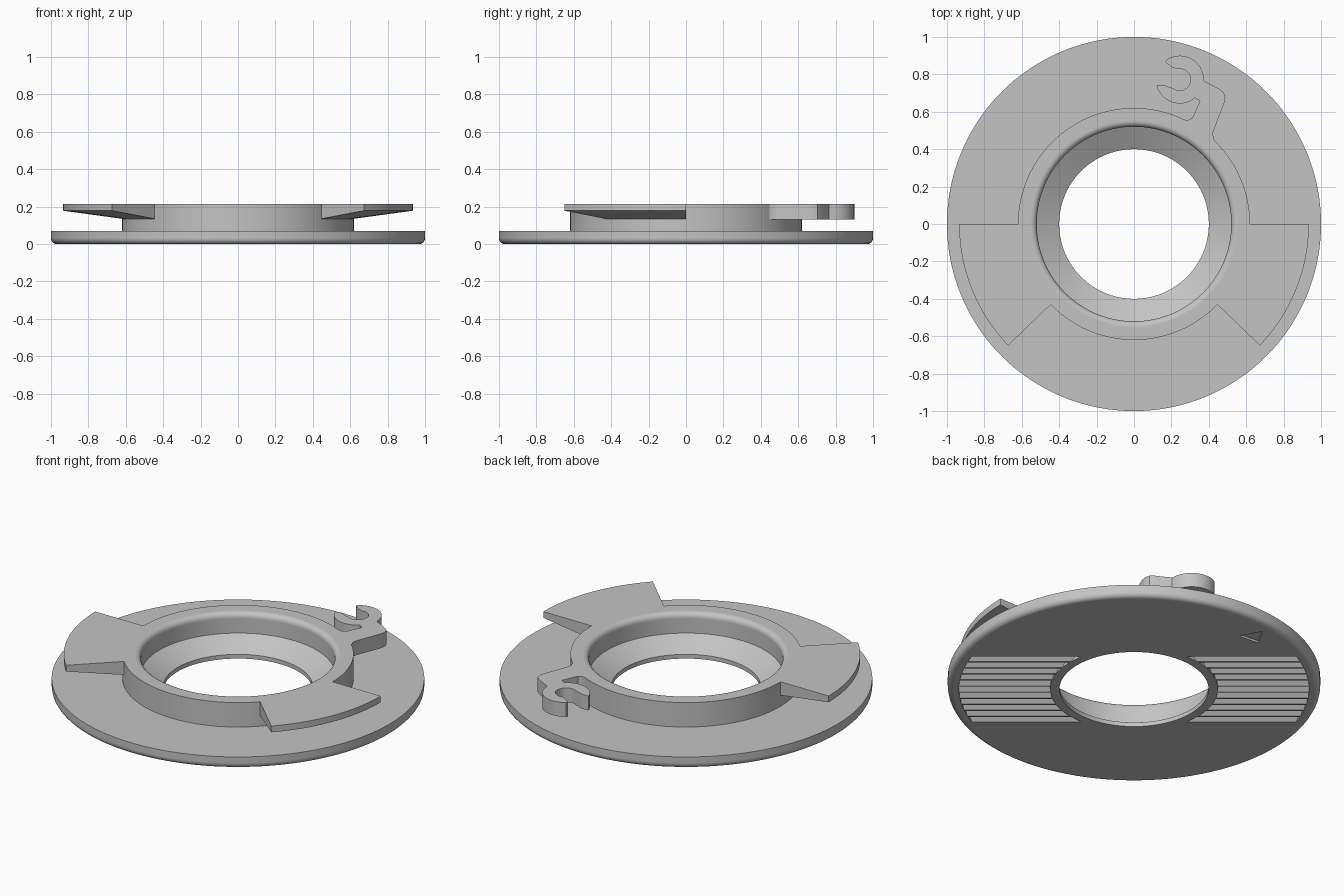
import bpy, bmesh
from math import sin, cos, pi, radians, sqrt

cube = bpy.data.objects.get("Cube")
if cube:
    bpy.data.objects.remove(cube, do_unlink=True)

grey = bpy.data.materials.new("plain_grey")
grey.use_nodes = True
COLOUR = (0.55, 0.55, 0.55, 1)
grey.diffuse_color = COLOUR
grey.node_tree.nodes["Principled BSDF"].inputs["Base Color"].default_value = COLOUR

TOP = 0.215      # top of collar, tabs and clip
COLLAR = 0.62    # outer radius of collar
STEP = 2         # degrees per facet


def finish(name, bm):
    bmesh.ops.recalc_face_normals(bm, faces=bm.faces)
    mesh = bpy.data.meshes.new(name)
    bm.to_mesh(mesh)
    bm.free()
    mesh.materials.append(grey)
    obj = bpy.data.objects.new(name, mesh)
    bpy.context.collection.objects.link(obj)
    return obj


def smooth(obj):
    bpy.ops.object.select_all(action='DESELECT')
    obj.select_set(True)
    bpy.context.view_layer.objects.active = obj
    bpy.ops.object.shade_smooth_by_angle(angle=radians(25))


def loft(bm, rings, closed):
    """Bridge equal point loops, capping both ends unless the sweep is closed."""
    rows = [[bm.verts.new(p) for p in ring] for ring in rings]
    n = len(rows[0])
    for a, b in zip(rows, rows[1:] + (rows[:1] if closed else [])):
        for i in range(n):
            j = (i + 1) % n
            bm.faces.new((a[i], a[j], b[j], b[i]))
    if not closed:
        bm.faces.new(rows[0])
        bm.faces.new(rows[-1])


def revolve(name, profile, start=0, end=360):
    full = end - start == 360
    angles = [radians(a) for a in range(start, end + (0 if full else STEP), STEP)]
    bm = bmesh.new()
    loft(bm, [[(r * cos(a), r * sin(a), z) for r, z in profile] for a in angles], full)
    return finish(name, bm)


def fillet(cx, cz, radius, start, end, n=5):
    steps = [radians(start + (end - start) * i / n) for i in range(n + 1)]
    return [(cx + radius * cos(a), cz + radius * sin(a)) for a in steps]


# Flange and collar in one turned profile, with funnel-shaped bore
profile = [(0.4, 0), (0.962, 0)]
profile += fillet(0.97, 0.03, 0.03, -90, 0)
profile += [(1, 0.035), (1, 0.07), (COLLAR, 0.07), (COLLAR, TOP), (0.555, TOP)]
profile += fillet(0.55, TOP - 0.03, 0.03, 90, 180)
profile += [(0.52, 0.18), (0.52, 0.095), (0.4, 0.025)]
body = revolve("flange_and_collar", profile)

# Cutter for the grip grooves and the small alignment arrow underneath
bm = bmesh.new()
DX, DY = cos(radians(140)), sin(radians(140))
PITCH, DEPTH = 0.065, 0.025
for side in (-1, 1):
    for k in range(-5, 6):
        section = [(k * PITCH - 0.03, -0.002), (k * PITCH, DEPTH), (k * PITCH + 0.03, -0.002)]
        ends = []
        for radius in (0.45, 0.94):
            ring = []
            for p, z in section:
                t = side * sqrt(radius ** 2 - p ** 2)
                ring.append((t * DX + p * DY, t * DY - p * DX, z))
            ends.append(ring)
        loft(bm, ends, False)
arrow = [(-0.065, 0.80), (-0.19, 0.81), (-0.13, 0.92)]
loft(bm, [[(x, y, z) for x, y in arrow] for z in (-0.01, 0.012)], False)
cutter = finish("groove_cutter", bm)
cutter.hide_render = True

cut = body.modifiers.new("grooves", 'BOOLEAN')
cut.operation = 'DIFFERENCE'
cut.solver = 'EXACT'
cut.object = cutter
bpy.context.view_layer.objects.active = body
bpy.ops.object.modifier_apply(modifier=cut.name)
bpy.data.objects.remove(cutter, do_unlink=True)
smooth(body)

# Two locking tabs with sloping undersides
tab = [(COLLAR, 0.135), (0.935, 0.178), (0.935, TOP), (COLLAR, TOP)]
smooth(revolve("left_tab", tab, -44, 0))
smooth(revolve("right_tab", tab, 180, 224))


# Open C-shaped spring clip growing from the back of the collar
def arc(radius, start, end, n=14):
    return fillet(0.245, 0.772, radius, start, end, n)


outline = [(COLLAR * cos(radians(a)), COLLAR * sin(radians(a))) for a in range(46, 66, STEP)]
outline += [(0.29, 0.557), (0.312, 0.567), (0.353, 0.658), (0.326, 0.674)]
outline += arc(0.128, -66, -166)
outline += [(0.165, 0.742), (0.18, 0.735)]
outline += arc(0.058, -125, 100)
outline += [(0.205, 0.836), (0.168, 0.865)]
outline += arc(0.128, 125, 5)
outline += [(0.375, 0.765), (0.46, 0.72), (0.481, 0.702), (0.488, 0.675), (0.484, 0.65),
            (0.424, 0.495), (0.422, 0.475)]
bm = bmesh.new()
loft(bm, [[(x, y, z) for x, y in outline] for z in (0.13, TOP)], False)
smooth(finish("spring_clip", bm))
